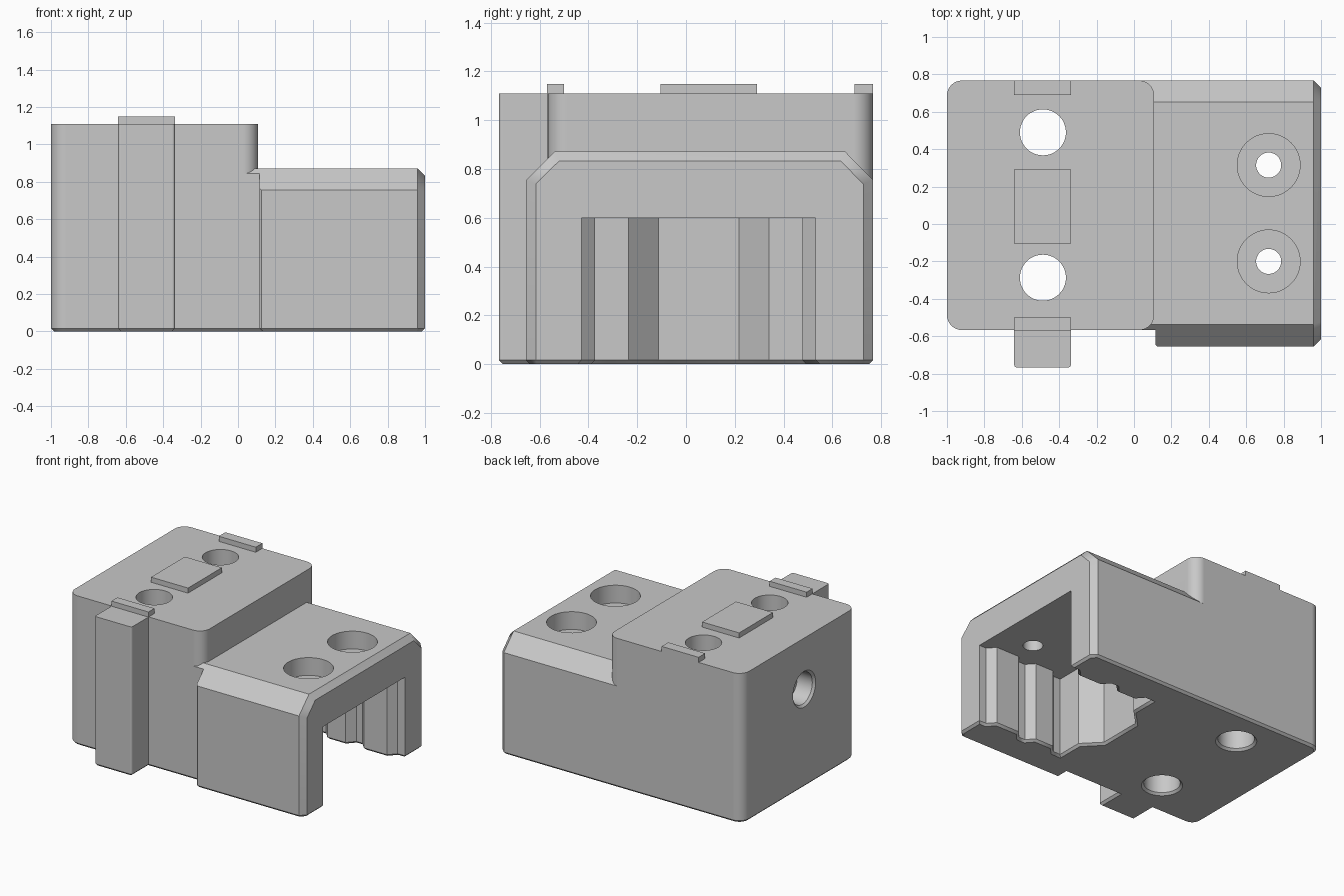
import bpy, bmesh, math
from mathutils import Vector, Matrix

cube = bpy.data.objects.get("Cube")
if cube:
    bpy.data.objects.remove(cube, do_unlink=True)

grey = bpy.data.materials.new("light grey plastic")
grey.use_nodes = True
colour = (0.58, 0.58, 0.58, 1)
grey.diffuse_color = colour
grey.node_tree.nodes["Principled BSDF"].inputs["Base Color"].default_value = colour

BEVEL = 0.016


def offset(pts, d):
    """Mitred outline offset of a counter-clockwise polygon; positive grows it."""
    out = []
    for i, p in enumerate(pts):
        a = (p - pts[i - 1]).normalized()
        b = (pts[(i + 1) % len(pts)] - p).normalized()
        na, nb = Vector((a.y, -a.x)), Vector((b.y, -b.x))
        out.append(p + (na + nb) * (d / (1 + na.dot(nb))))
    return out


def prism(name, pts, rings, matrix=Matrix()):
    """Stack outlines at (height, offset) levels into a closed solid."""
    pts = [Vector(p) for p in pts]
    bm = bmesh.new()
    loops = [[bm.verts.new((p.x, p.y, z)) for p in offset(pts, d)] for z, d in rings]
    n = len(pts)
    for lo, hi in zip(loops, loops[1:]):
        for i in range(n):
            j = (i + 1) % n
            bm.faces.new((lo[i], lo[j], hi[j], hi[i]))
    bm.faces.new(loops[0][::-1])
    bm.faces.new(loops[-1])
    bm.transform(matrix)
    mesh = bpy.data.meshes.new(name)
    bm.to_mesh(mesh)
    bm.free()
    mesh.materials.append(grey)
    ob = bpy.data.objects.new(name, mesh)
    bpy.context.collection.objects.link(ob)
    return ob


def rect(x0, x1, y0, y1, r, steps):
    corners = [(x1 - r, y1 - r), (x0 + r, y1 - r), (x0 + r, y0 + r), (x1 - r, y0 + r)]
    return [(cx + r * math.cos((q + s / steps) * math.pi / 2),
             cy + r * math.sin((q + s / steps) * math.pi / 2))
            for q, (cx, cy) in enumerate(corners) for s in range(steps + 1)]


def circle(cx, cy, r, n=48):
    return [(cx + r * math.cos(i * math.tau / n), cy + r * math.sin(i * math.tau / n))
            for i in range(n)]


def solid(height):
    return [(0, -BEVEL), (BEVEL, 0), (height, 0)]


def flared(height):
    return [(-BEVEL, 2 * BEVEL), (BEVEL, 0), (height, 0)]


def slice_off(ob, point, normal):
    """Cut away everything beyond a plane and cap the cut."""
    bm = bmesh.new()
    bm.from_mesh(ob.data)
    bmesh.ops.bisect_plane(bm, geom=bm.verts[:] + bm.edges[:] + bm.faces[:], dist=1e-5,
                           plane_co=point, plane_no=normal, clear_outer=True)
    bmesh.ops.holes_fill(bm, edges=[e for e in bm.edges if e.is_boundary], sides=0)
    bmesh.ops.recalc_face_normals(bm, faces=bm.faces[:])
    bm.to_mesh(ob.data)
    bm.free()


def combine(target, tool, operation):
    mod = target.modifiers.new(tool.name, "BOOLEAN")
    mod.operation, mod.object, mod.solver = operation, tool, "EXACT"
    bpy.context.view_layer.objects.active = target
    bpy.ops.object.modifier_apply(modifier=mod.name)
    bpy.data.objects.remove(tool, do_unlink=True)


# Lower arm, its root buried in the tall block
arm = prism("arm", [(0, -0.567), (0.115, -0.567), (0.115, -0.646), (0.125, -0.656),
                    (0.96, -0.656), (1, -0.616), (1, 0.727), (0.96, 0.767), (0, 0.767)],
            solid(0.872))

# Ribbed, stepped pocket under the arm, mirrored about its centre line
half = [(1.1, 0.48), (0.94, 0.48), (0.89, 0.425), (0.70, 0.425), (0.65, 0.48), (0.60, 0.48),
        (0.55, 0.425), (0.40, 0.425), (0.35, 0.48), (0.29, 0.48), (0.29, 0.288), (0.17, 0.165)]
mid = 0.052
outline = [(x, mid + w) for x, w in half] + [(x, mid - w) for x, w in reversed(half)]
combine(arm, prism("pocket", outline, flared(0.6)), "DIFFERENCE")

# Counterbored screw holes in the arm
for y in (0.315, -0.2):
    combine(arm, prism("screw_hole", circle(0.72, y, 0.067), [(0.5, 0), (1, 0)]), "DIFFERENCE")
    combine(arm, prism("counterbore", circle(0.72, y, 0.168), [(0.74, 0), (1, 0)]), "DIFFERENCE")

# Chamfered shoulders and chamfered end of the arm
shoulders = [(Vector((0, -0.656, 0.755)), Vector((0, -0.117, 0.118)).normalized()),
             (Vector((0, 0.767, 0.755)), Vector((0, 0.117, 0.115)).normalized())]
for point, normal in shoulders:
    slice_off(arm, point, normal)
for point, normal in shoulders + [(Vector((0, 0, 0.872)), Vector((0, 0, 1)))]:
    slice_off(arm, point + Vector((0.96, 0, 0)), normal + Vector((1, 0, 0)))

# Tall block with rounded corners
body = prism("body", rect(-1, 0.108, -0.567, 0.767, 0.08, 8), solid(1.11))

# Bolt holes through the block
for y in (0.49, -0.287):
    combine(body, prism("bolt_hole", circle(-0.487, y, 0.123), flared(1.3)), "DIFFERENCE")

# Shallow round socket in the far end face
turn = Matrix(((0, 0, 1, -1), (1, 0, 0, 0.04), (0, 1, 0, 0.73), (0, 0, 0, 1)))
combine(body, prism("socket", circle(0, 0, 0.117), flared(0.14), turn), "DIFFERENCE")

# Front rail, then everything fused into one body
rail = prism("front_rail", rect(-0.641, -0.337, -0.767, -0.5, 0.015, 3), solid(1.11))
for part in (rail, arm):
    combine(body, part, "UNION")

# Raised locating pads on top
for name, y0, y1 in (("front_pad", -0.57, -0.5), ("middle_pad", -0.105, 0.292),
                     ("back_pad", 0.69, 0.767)):
    prism(name, [(-0.641, y0), (-0.337, y0), (-0.337, y1), (-0.641, y1)],
          [(1.11, 0), (1.148, 0)])

# Smooth the round surfaces, keep the edges crisp and the flats even
bpy.ops.object.select_all(action="DESELECT")
body.select_set(True)
bpy.context.view_layer.objects.active = body
bpy.ops.object.shade_smooth_by_angle(angle=math.radians(35))
even = body.modifiers.new("even_flats", "WEIGHTED_NORMAL")
even.keep_sharp = True
